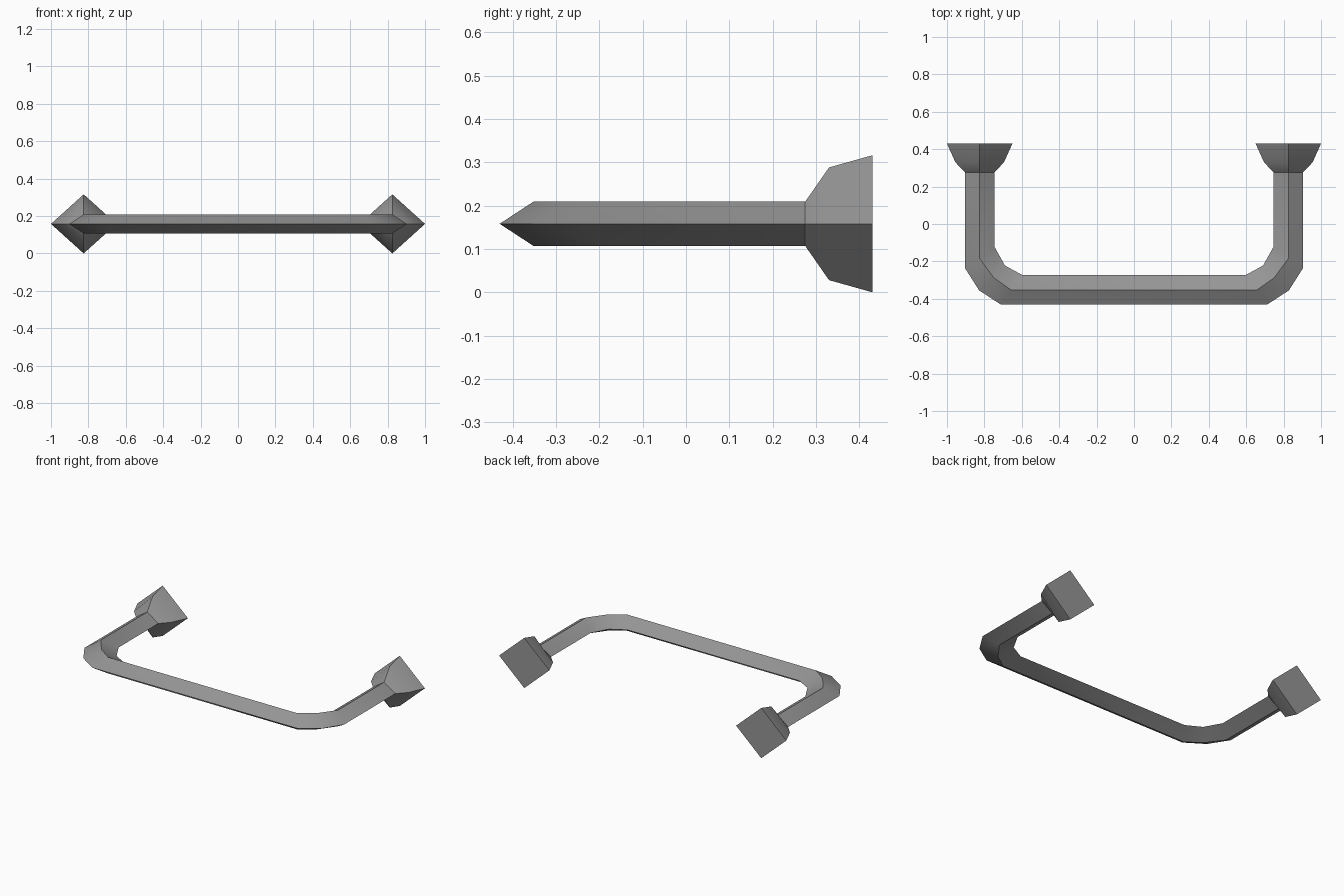
import bpy, bmesh, math

cube = bpy.data.objects.get("Cube")
if cube:
    bpy.data.objects.remove(cube, do_unlink=True)

MID_Z = 0.158      # height of the handle's centre plane
BAR_Z = 0.051      # half height of the bar
LEG_X = 0.825      # centre line of each leg

metal = bpy.data.materials.new("grey metal")
metal.use_nodes = True
grey = (0.3, 0.3, 0.3, 1)
metal.diffuse_color = grey
metal.node_tree.nodes["Principled BSDF"].inputs["Base Color"].default_value = grey


def diamond(outer, ridge, inner, half_z):
    """Four-sided section: outer edge, top ridge, inner edge, bottom ridge."""
    return [(*outer, MID_Z), (*ridge, MID_Z + half_z),
            (*inner, MID_Z), (*ridge, MID_Z - half_z)]


def flip(section):
    return [(-x, y, z) for x, y, z in section]


def loft(name, sections, cap_last=False):
    bm = bmesh.new()
    rings = [[bm.verts.new(p) for p in s] for s in sections]
    for a, b in zip(rings, rings[1:]):
        for i in range(4):
            j = (i + 1) % 4
            bm.faces.new((a[i], a[j], b[j], b[i]))
    if cap_last:
        bm.faces.new(rings[-1])
    bmesh.ops.recalc_face_normals(bm, faces=bm.faces)
    # An open skin can be oriented inwards, so check it against its top ridge
    top = max(bm.faces, key=lambda f: abs(f.normal.z) * f.calc_area())
    if top.normal.z * (top.calc_center_median().z - MID_Z) < 0:
        bmesh.ops.reverse_faces(bm, faces=bm.faces)
    mesh = bpy.data.meshes.new(name)
    bm.to_mesh(mesh)
    bm.free()
    mesh.materials.append(metal)
    obj = bpy.data.objects.new(name, mesh)
    bpy.context.collection.objects.link(obj)
    return obj


# Bent bar: one leg and corner, then the same mirrored
left_half = [
    diamond((0.903, 0.275), (LEG_X, 0.275), (0.747, 0.275), BAR_Z),
    diamond((0.903, -0.237), (LEG_X, -0.185), (0.747, -0.12), BAR_Z),
    diamond((0.828, -0.355), (0.75, -0.287), (0.69, -0.222), BAR_Z),
    diamond((0.713, -0.43), (0.658, -0.352), (0.597, -0.273), BAR_Z),
]
parts = [loft("handle_bar", left_half + [flip(s) for s in reversed(left_half)])]

# Flared mounts: y, half width, half height
flare = [(0.275, 0.078, BAR_Z), (0.33, 0.13, 0.13), (0.43, 0.175, 0.158)]
mount = [diamond((LEG_X + w, y), (LEG_X, y), (LEG_X - w, y), h) for y, w, h in flare]
parts.append(loft("left_mount", mount, cap_last=True))
parts.append(loft("right_mount", [flip(s) for s in mount], cap_last=True))

# Soft bends, crisp ridges
bpy.ops.object.select_all(action="DESELECT")
for obj in parts:
    obj.select_set(True)
bpy.context.view_layer.objects.active = parts[0]
bpy.ops.object.shade_smooth_by_angle(angle=math.radians(40))
